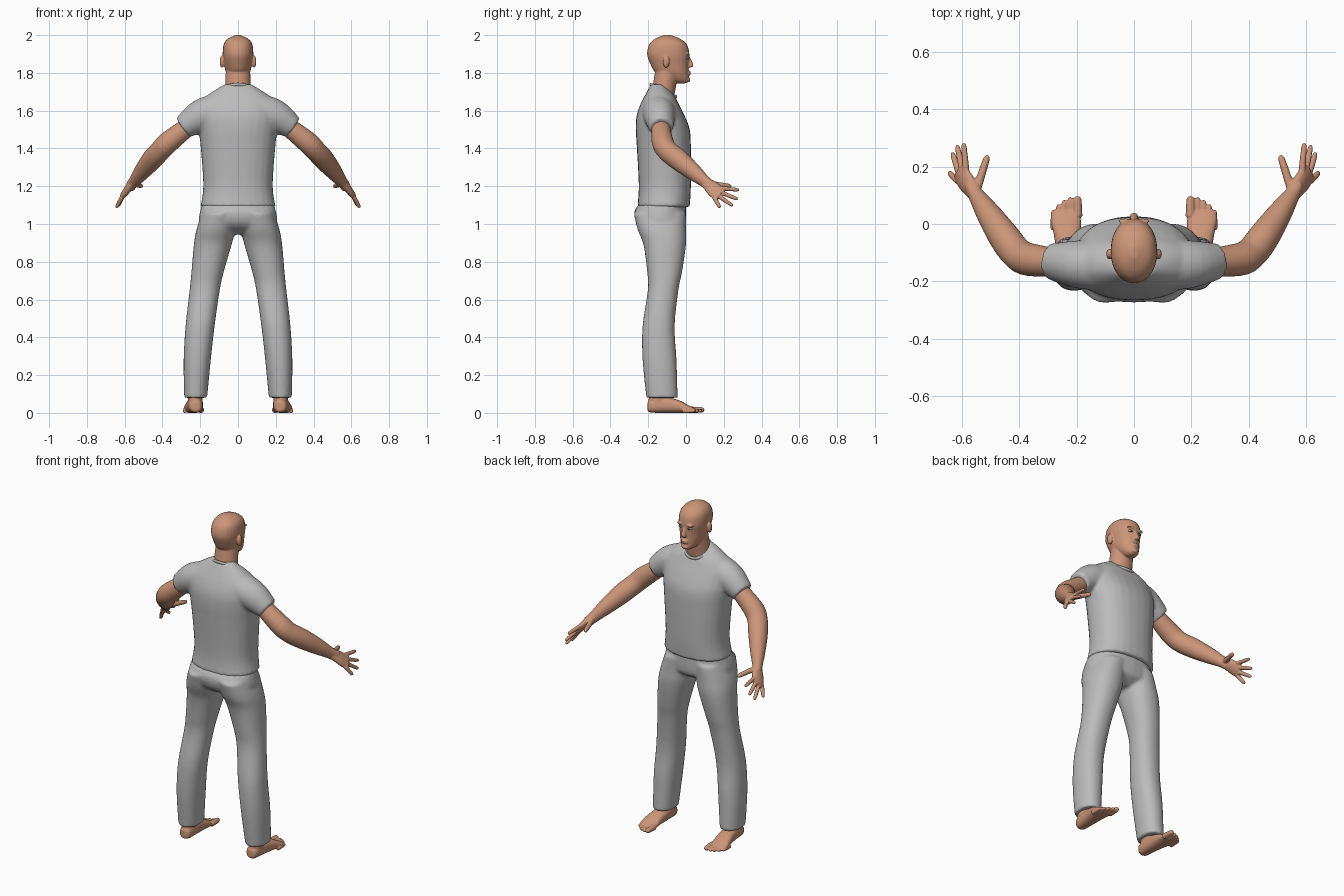
import bpy, bmesh, math
from mathutils import Vector, Matrix

cube = bpy.data.objects.get("Cube")
if cube:
    bpy.data.objects.remove(cube, do_unlink=True)

ACROSS, FORWARD, UP = Vector((1, 0, 0)), Vector((0, 1, 0)), Vector((0, 0, 1))
SIDES = (-1, 1)


def material(name, red, green, blue):
    mat = bpy.data.materials.new(name)
    mat.use_nodes = True
    mat.diffuse_color = (red, green, blue, 1)
    mat.node_tree.nodes["Principled BSDF"].inputs["Base Color"].default_value = (red, green, blue, 1)
    return mat


skin = material("skin", .6, .3, .19)
cloth = material("grey cloth", .5, .5, .5)
eye_white = material("eye white", .6, .6, .58)
iris = material("blue grey iris", .1, .16, .2)


def spline(rows, steps):
    """Run a smooth curve through a list of rows, column by column."""
    rows = [Vector(row) for row in rows]
    padded = [rows[0]] + rows + [rows[-1]]
    curve = []
    for before, start, end, after in zip(padded, rows, rows[1:], padded[3:]):
        leave, arrive = (end - before) / 2, (after - start) / 2
        for step in range(steps):
            t = step / steps
            ease = t * t * (3 - 2 * t)
            curve.append(start.lerp(end, ease) + leave * t * (1 - t) ** 2
                         - arrive * t * t * (1 - t))
    return curve + [rows[-1]]


def loft(bm, rows, hint, axis=None, power=2, sides=28, steps=4):
    """Each row is x, y, z, half width along the hint, half width across it."""
    rows = spline(rows, steps)
    rings = []
    for index, row in enumerate(rows):
        previous, following = rows[max(index - 1, 0)], rows[min(index + 1, len(rows) - 1)]
        along = axis or (following - previous).xyz.normalized() if axis else \
            (Vector(following[:3]) - Vector(previous[:3])).normalized()
        wide = (hint - along * hint.dot(along)).normalized()
        deep = along.cross(wide)
        ring = []
        for side in range(sides):
            angle = math.tau * side / sides
            c, s = (math.copysign(abs(value) ** (2 / power), value)
                    for value in (math.cos(angle), math.sin(angle)))
            ring.append(bm.verts.new(Vector(row[:3]) + wide * c * row[3] + deep * s * row[4]))
        rings.append(ring)
    for lower, upper in zip(rings, rings[1:]):
        for side in range(sides):
            other = (side + 1) % sides
            bm.faces.new((lower[side], lower[other], upper[other], upper[side]))
    bm.faces.new(rings[0])
    bm.faces.new(rings[-1])


def stack(bm, levels, power=2, centre=lambda height: 0):
    """Each level is height, back, front, half width."""
    rows = [(centre(height), (back + front) / 2, height, width, (front - back) / 2)
            for height, back, front, width in levels]
    loft(bm, rows, ACROSS, UP, power)


def ball(bm, centre, size):
    place = Matrix.Translation(centre) @ Matrix.Diagonal((*size, 1))
    bmesh.ops.create_uvsphere(bm, u_segments=20, v_segments=12, radius=1, matrix=place)


def digit(bm, base, tip, radius):
    """Finger or toe with a rounded end."""
    rows = []
    for part, scale in ((0, 1.1), (.5, 1), (.8, .9), (.94, .7), (1, .25)):
        rows.append((*Vector(base).lerp(Vector(tip), part), radius * scale, radius * scale))
    loft(bm, rows, UP, sides=14, steps=3)


def finish(name, bm, mat, voxel=None, relax=3, mirror=False):
    """Make the object, blending its overlapping pieces into one skin."""
    bmesh.ops.recalc_face_normals(bm, faces=bm.faces)
    mesh = bpy.data.meshes.new(name)
    bm.to_mesh(mesh)
    bm.free()
    mesh.materials.append(mat)
    mesh.polygons.foreach_set("use_smooth", [True] * len(mesh.polygons))
    part = bpy.data.objects.new(name, mesh)
    bpy.context.collection.objects.link(part)
    if mirror:
        part.modifiers.new("Mirror", 'MIRROR').use_mirror_merge = False
    if voxel:
        blend = part.modifiers.new("Blend", 'REMESH')
        blend.mode = 'VOXEL'
        blend.voxel_size = voxel
        blend.use_smooth_shade = True
        smooth = part.modifiers.new("Relax", 'SMOOTH')
        smooth.factor = .5
        smooth.iterations = relax
    return part


# Head: skull, neck, nose, lips, chin, brows and ears blended together
bm = bmesh.new()
stack(bm, [(1.745, -.05, 0, .02), (1.76, -.09, .015, .04), (1.8, -.16, .015, .063),
           (1.85, -.19, .014, .074), (1.9, -.206, .018, .081), (1.95, -.195, .005, .076),
           (1.98, -.165, -.03, .055), (2, -.12, -.08, .012)], 2.15)
loft(bm, [(0, -.14, 1.6, .08, .065), (0, -.12, 1.7, .07, .062),
          (0, -.1, 1.82, .064, .062)], ACROSS, UP)
loft(bm, [(0, .01, 1.89, .007, .008), (0, .024, 1.84, .015, .016),
          (0, .016, 1.828, .012, .01)], ACROSS, UP, sides=14)
for height in (1.793, 1.804):
    ball(bm, (0, .015, height), (.022, .01, .006))
ball(bm, (0, .01, 1.764), (.022, .013, .014))
for side in SIDES:
    ball(bm, (side * .03, .01, 1.9), (.024, .01, .007))
    ball(bm, (side * .085, -.105, 1.86), (.012, .018, .033))
finish("head_and_neck", bm, skin, .004)

# Eyes, with an iris on the middle of the forward faces
bm = bmesh.new()
middle = Vector((.03, .007, 1.88))
ball(bm, middle, (.014, .011, .007))
eyes = finish("eyes", bm, eye_white, mirror=True)
eyes.data.materials.append(iris)
for face in eyes.data.polygons:
    offset = face.center - middle
    face.material_index = int(abs(offset.x) < .006 and offset.y > 0)

# Shirt: torso and short sleeves
bm = bmesh.new()
stack(bm, [(1.09, -.258, .02, .2), (1.2, -.25, .026, .184), (1.4, -.26, .026, .197),
           (1.5, -.266, .02, .208), (1.57, -.262, -.006, .215), (1.63, -.243, -.036, .21),
           (1.68, -.218, -.062, .165), (1.74, -.186, -.115, .07)], 2.3)
for side in SIDES:
    loft(bm, [(side * .1, -.145, 1.6, .095, .09), (side * .2, -.14, 1.57, .087, .083),
              (side * .29, -.13, 1.51, .062, .063)], UP)
finish("shirt", bm, cloth, .009, 5)

# Collar band, dipping towards the throat
bm = bmesh.new()
tilt = Matrix.Translation((0, -.12, 1.706)) @ Matrix.Rotation(math.radians(-26), 4, 'X')
turns = [math.tau * step / 40 for step in range(41)]
band = [tilt @ (Vector((math.cos(turn), math.sin(turn), 0)) * .075) for turn in turns]
loft(bm, [(*point, .009, .006) for point in band], UP, sides=10, steps=1)
finish("collar", bm, cloth)

# Trousers: seat and two legs that spread towards the floor
bm = bmesh.new()
stack(bm, [(1.11, -.245, 0, .188), (1.07, -.272, 0, .2), (1.02, -.268, 0, .208),
           (.98, -.24, -.01, .19), (.945, -.18, -.06, .1)], 2.3)
for side in SIDES:
    stack(bm, [(1.06, -.278, 0, .095), (.97, -.256, 0, .103), (.89, -.225, 0, .1),
               (.75, -.206, -.02, .086), (.65, -.202, -.04, .08), (.46, -.23, -.06, .077),
               (.28, -.23, -.05, .072), (.08, -.21, -.044, .061)], 2.2,
          lambda height: side * (.225 - .115 * height ** 2))
finish("trousers", bm, cloth, .009, 5)

# Arms, palms and fingers
bm = bmesh.new()
loft(bm, [(.22, -.137, 1.55, .045, .045), (.36, -.125, 1.44, .057, .057),
          (.41, -.1, 1.39, .056, .056), (.456, -.04, 1.34, .056, .054),
          (.51, .04, 1.275, .045, .042), (.55, .1, 1.224, .032, .028),
          (.57, .13, 1.2, .032, .022)], UP)
first_knuckle, last_knuckle = Vector((.585, .18, 1.19)), Vector((.615, .15, 1.14))
loft(bm, [(.545, .096, 1.226, .028, .024), (.572, .13, 1.2, .037, .021),
          (.595, .16, 1.17, .042, .018), (.61, .185, 1.155, .036, .013)],
     first_knuckle - last_knuckle)
fingertips = [(.594, .283, 1.18), (.617, .276, 1.13), (.634, .25, 1.095), (.645, .18, 1.086)]
for index, tip in enumerate(fingertips):
    digit(bm, first_knuckle.lerp(last_knuckle, index / 3), tip, .011)
digit(bm, (.55, .115, 1.215), (.51, .24, 1.2), .014)
finish("arms_and_hands", bm, skin, .004, 2, mirror=True)

# Bare feet with toes
bm = bmesh.new()
stack(bm, [(.02, -.195, -.09, .035), (.07, -.198, -.085, .038), (.16, -.185, -.09, .036)],
      centre=lambda height: .226)
loft(bm, [(.224, -.203, .034, .016, .022), (.224, -.187, .036, .034, .034),
          (.226, -.12, .043, .041, .043), (.232, -.04, .034, .047, .034),
          (.237, .015, .02, .052, .02), (.236, .045, .014, .046, .012)],
     ACROSS, FORWARD, 2.4)
for x, tip, radius in ((.197, .097, .016), (.222, .094, .011), (.243, .084, .011),
                       (.262, .069, .011), (.28, .05, .011)):
    digit(bm, (x, tip - .07, radius), (x, tip, radius), radius)
finish("feet", bm, skin, .004, 2, mirror=True)
